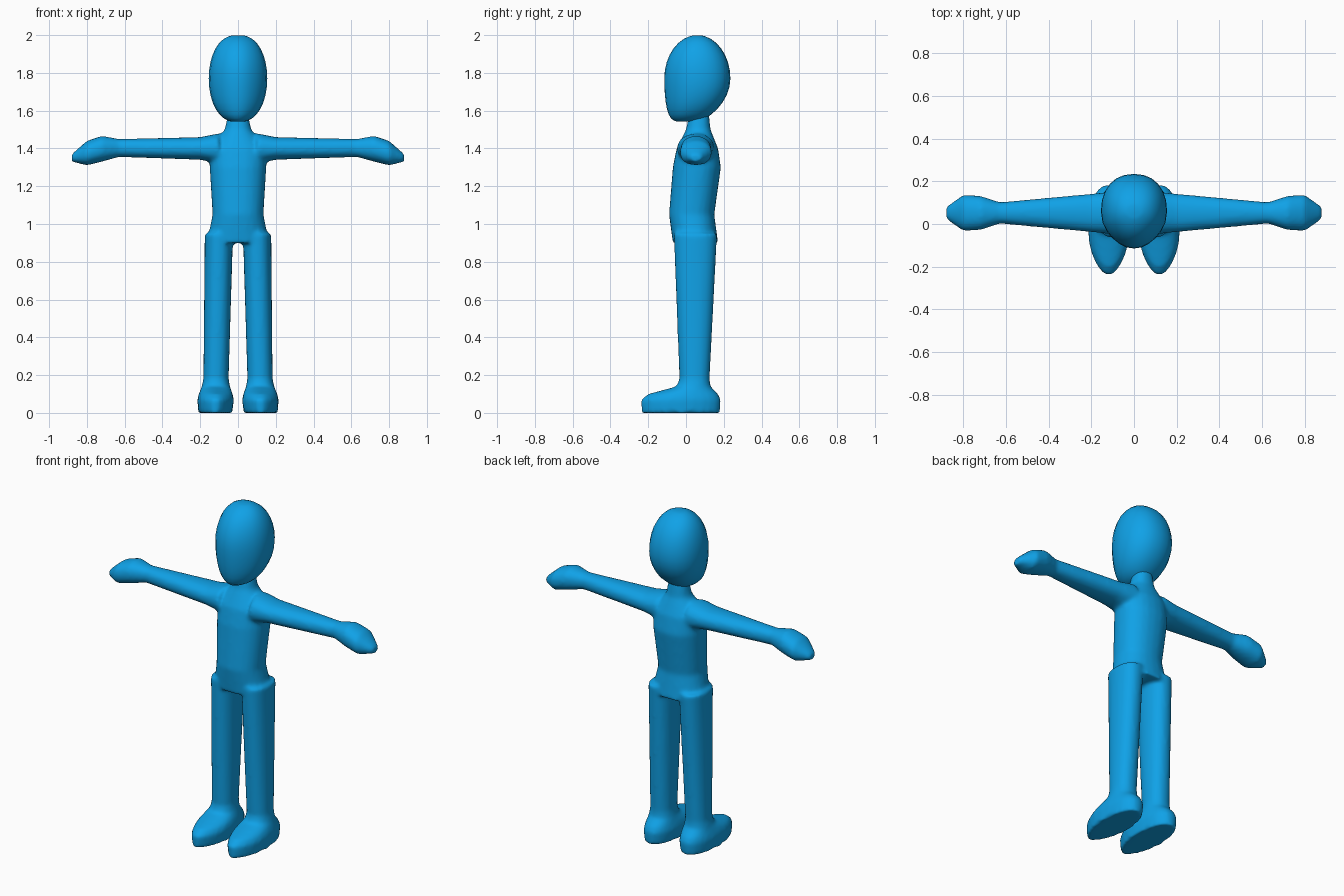
import bpy
import bmesh
from math import cos, sin, pi, sqrt, copysign

if "Cube" in bpy.data.objects:
    bpy.data.objects.remove(bpy.data.objects["Cube"], do_unlink=True)

blue = bpy.data.materials.new("sky blue")
blue.use_nodes = True
colour = (0.005, 0.36, 0.8, 1)
blue.diffuse_color = colour
blue.node_tree.nodes["Principled BSDF"].inputs["Base Color"].default_value = colour

SIDES = 24


def rounded(value):
    """Push a sine or cosine outward for a slightly boxy oval."""
    return copysign(abs(value) ** 0.9, value)


def loft(bm, sections, place, taper=lambda along: 0):
    """Skin a stack of ovals, each given as (position, half width, near, far)."""
    rings = []
    for along, half, near, far in sections:
        ring = []
        for i in range(SIDES):
            angle = 2 * pi * i / SIDES
            narrowing = 1 - taper(along) * max(0, -sin(angle)) ** 2
            width = half * rounded(cos(angle)) * narrowing
            depth = (near + far) / 2 + (far - near) / 2 * rounded(sin(angle))
            ring.append(bm.verts.new(place(along, width, depth)))
        rings.append(ring)
    for low, high in zip(rings, rings[1:]):
        for i in range(SIDES):
            j = (i + 1) % SIDES
            bm.faces.new((low[i], low[j], high[j], high[i]))
    bm.faces.new(reversed(rings[0]))
    bm.faces.new(rings[-1])


def finish(name, bm):
    """Turn the built shape into a smooth blue object."""
    bmesh.ops.recalc_face_normals(bm, faces=bm.faces)
    for face in bm.faces:
        face.smooth = True
    mesh = bpy.data.meshes.new(name)
    bm.to_mesh(mesh)
    bm.free()
    mesh.materials.append(blue)
    obj = bpy.data.objects.new(name, mesh)
    bpy.context.collection.objects.link(obj)
    return obj


def upright(along, width, depth):
    return (width, depth, along)


def head_sections(steps):
    """Egg-shaped head with a full forehead, upright face and blunt chin."""
    for i in range(steps + 1):
        level = -0.99 * cos(pi * i / steps)
        swell = sqrt(1 - level ** 2)
        upper = level > 0
        face = swell if upper else swell ** 0.25
        nape = swell if upper else swell ** 1.5
        yield (1.77 + 0.23 * level, 0.155 * swell ** 0.8,
               0.06 - 0.175 * face, 0.06 + 0.175 * nape)


# Torso from hips to neck
torso = [
    (0.9, 0.165, -0.07, 0.17),
    (1.05, 0.135, -0.09, 0.15),
    (1.3, 0.15, -0.07, 0.185),
    (1.4, 0.15, -0.05, 0.17),
    (1.5, 0.07, 0, 0.13),
    (1.6, 0.05, 0.02, 0.12),
]

# Arm running outward to a mitten hand
arm = [
    (0.1, 0.1, 1.32, 1.48),
    (0.2, 0.09, 1.34, 1.46),
    (0.63, 0.05, 1.355, 1.45),
    (0.72, 0.08, 1.33, 1.467),
    (0.8, 0.085, 1.31, 1.44),
    (0.88, 0.03, 1.33, 1.37),
]

# Foot and leg from the sole up
leg = [
    (0, 0.09, -0.235, 0.18),
    (0.07, 0.097, -0.24, 0.185),
    (0.1, 0.09, -0.2, 0.17),
    (0.14, 0.075, -0.05, 0.13),
    (0.18, 0.067, -0.035, 0.125),
    (0.95, 0.075, -0.065, 0.165),
]

body = bmesh.new()
loft(body, torso, upright)
for side in (-1, 1):
    loft(body, arm, lambda along, width, depth: (side * along, width + 0.052, depth))
    loft(body, leg,
         lambda along, width, depth: (side * (width + 0.12 - 0.02 * along), depth, along),
         taper=lambda along: 0.3 if along < 0.12 else 0)
body = finish("body", body)

# Fuse limbs and torso into one soft skin
fuse = body.modifiers.new("fuse", 'REMESH')
fuse.mode = 'VOXEL'
fuse.voxel_size = 0.011
fuse.use_smooth_shade = True
soften = body.modifiers.new("soften", 'SMOOTH')
soften.factor = 0.5
soften.iterations = 7

head = bmesh.new()
loft(head, head_sections(steps=16), upright, taper=lambda along: 0.25)
finish("head", head)
